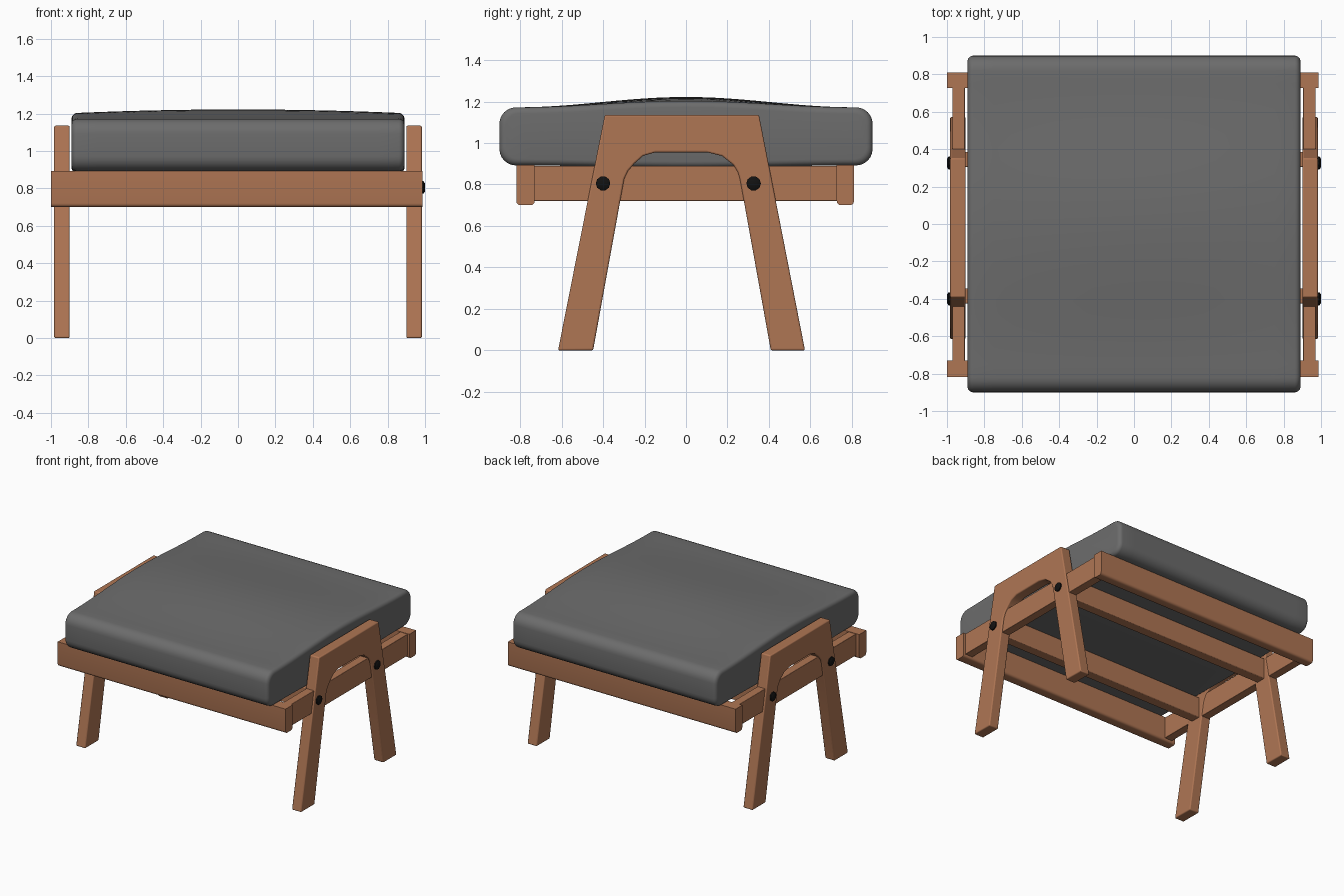
import bpy, bmesh, math

if "Cube" in bpy.data.objects:
    bpy.data.objects.remove(bpy.data.objects["Cube"])


def material(name, rgb):
    m = bpy.data.materials.new(name)
    m.diffuse_color = (*rgb, 1)
    m.use_nodes = True
    m.node_tree.nodes["Principled BSDF"].inputs["Base Color"].default_value = m.diffuse_color
    return m


WOOD = material("warm wood", (0.43, 0.18, 0.088))
FABRIC = material("grey fabric", (0.15, 0.15, 0.15))
BLACK = material("black bolt", (0.006, 0.006, 0.006))


def finish(name, bm, mat, bevel=0.0, segments=3):
    bmesh.ops.recalc_face_normals(bm, faces=bm.faces[:])
    me = bpy.data.meshes.new(name)
    bm.to_mesh(me)
    bm.free()
    me.materials.append(mat)
    ob = bpy.data.objects.new(name, me)
    bpy.context.collection.objects.link(ob)
    if bevel:
        mod = ob.modifiers.new("rounded edges", 'BEVEL')
        mod.width = bevel
        mod.segments = segments
        mod.limit_method = 'ANGLE'
        mod.angle_limit = math.radians(40)
    bpy.ops.object.select_all(action='DESELECT')
    ob.select_set(True)
    bpy.context.view_layer.objects.active = ob
    bpy.ops.object.shade_smooth_by_angle(angle=math.radians(35))
    return ob


def extrude_x(name, profile, x0, x1, mat, bevel=0.0):
    """Extrude a closed (y, z) profile from x0 to x1."""
    bm = bmesh.new()
    face = bm.faces.new([bm.verts.new((x0, y, z)) for y, z in profile])
    new = bmesh.ops.extrude_face_region(bm, geom=[face])["geom"]
    for v in new:
        if isinstance(v, bmesh.types.BMVert):
            v.co.x = x1
    return finish(name, bm, mat, bevel)


def box(name, x0, x1, y0, y1, z0, z1, bevel):
    prof = [(y0, z0), (y1, z0), (y1, z1), (y0, z1)]
    return extrude_x(name, prof, x0, x1, WOOD, bevel)


def rail_profile(y0, y1, z0, z1, r=0.02):
    """Rail section with rounded lower edges."""
    pts = [(y1, z1), (y0, z1)]
    for cy, a0 in ((y0 + r, 180), (y1 - r, 270)):
        for i in range(5):
            a = math.radians(a0 + 22.5 * i)
            pts.append((cy + r * math.cos(a), z0 + r + r * math.sin(a)))
    return pts


# Front and back rails
extrude_x("front_rail", rail_profile(-0.818, -0.73, 0.70, 0.893), -1.0, 0.987, WOOD)
extrude_x("back_rail", rail_profile(0.727, 0.81, 0.70, 0.893), -1.0, 0.987, WOOD)

# Cross slats between the legs
for label, y in (("front_slat", -0.385), ("back_slat", 0.345)):
    box(label, -0.92, 0.92, y - 0.04, y + 0.04, 0.72, 0.885, 0.006)

# Arched leg frame outline
ARCH = [(-0.617, 0), (-0.448, 0), (-0.298, 0.827), (-0.28, 0.865), (-0.25, 0.90),
        (-0.207, 0.938), (-0.149, 0.955), (0.102, 0.955), (0.173, 0.938),
        (0.228, 0.895), (0.25, 0.86), (0.26, 0.827), (0.409, 0), (0.574, 0),
        (0.352, 1.135), (-0.392, 1.135)]

for side, s in (("left", -1), ("right", 1)):
    # Side rail
    box(side + "_side_rail", *sorted((s * 0.904, s * 0.971)), -0.74, 0.74, 0.72, 0.89, 0.004)
    # Leg frame
    extrude_x(side + "_leg_frame", ARCH, s * 0.90, s * 0.983, WOOD, 0.008)
    # Bolts: short domed cylinders
    for where, y in (("front", -0.40), ("back", 0.326)):
        bm = bmesh.new()
        rings = []
        for x, r in ((0.965, 0.035), (0.992, 0.035), (1.0, 0.022)):
            rings.append([bm.verts.new((s * x, y + r * math.cos(k * math.tau / 10),
                                        0.805 + r * math.sin(k * math.tau / 10)))
                          for k in range(10)])
        for a, b in zip(rings, rings[1:]):
            for k in range(10):
                bm.faces.new((a[k], a[(k + 1) % 10], b[(k + 1) % 10], b[k]))
        bm.faces.new(rings[0])
        bm.faces.new(rings[-1])
        finish(f"{side}_{where}_bolt", bm, BLACK)


# Cushion: rounded sections lofted along x, with a crowned top
def cushion_section(x, inset):
    a, r = 0.90 - inset, 0.08 - inset * 0.6
    crown = 0.05 * (1 - 0.4 * (x / 0.89) ** 2)
    top, bottom, n = 1.172 - inset, 0.892 + inset, 24

    def arc(cy, cz, a0):
        return [(cy + r * math.cos(math.radians(a0 + 15 * i)),
                 cz + r * math.sin(math.radians(a0 + 15 * i))) for i in range(7)]

    pts = arc(a - r, top - r, 0)
    w = a - r
    for i in range(1, n):
        y = w - 2 * w * i / n
        pts.append((y, top + crown * math.cos(math.pi * y / (2 * w)) ** 2))
    pts += arc(r - a, top - r, 90) + arc(r - a, bottom + r, 180)
    for i in range(1, n):
        y = -w + 2 * w * i / n
        pts.append((y, bottom - 0.01 * math.cos(math.pi * y / (2 * w)) ** 2))
    return pts + arc(a - r, bottom + r, 270)


R = 0.03
stations = [(0.86 + R * math.sin(math.radians(t)), R * (1 - math.cos(math.radians(t))))
            for t in (90, 72, 54, 36, 18)]
middle = [(0.86 - 1.72 * i / 16, 0) for i in range(17)]
stations = stations + middle + [(-x, d) for x, d in reversed(stations)]
bm = bmesh.new()
loops = [[bm.verts.new((x, y, z)) for y, z in cushion_section(x, d)] for x, d in stations]
count = len(loops[0])
for a, b in zip(loops, loops[1:]):
    for k in range(count):
        bm.faces.new((a[k], a[(k + 1) % count], b[(k + 1) % count], b[k]))
bm.faces.new(loops[0])
bm.faces.new(loops[-1])
finish("seat_cushion", bm, FABRIC)
